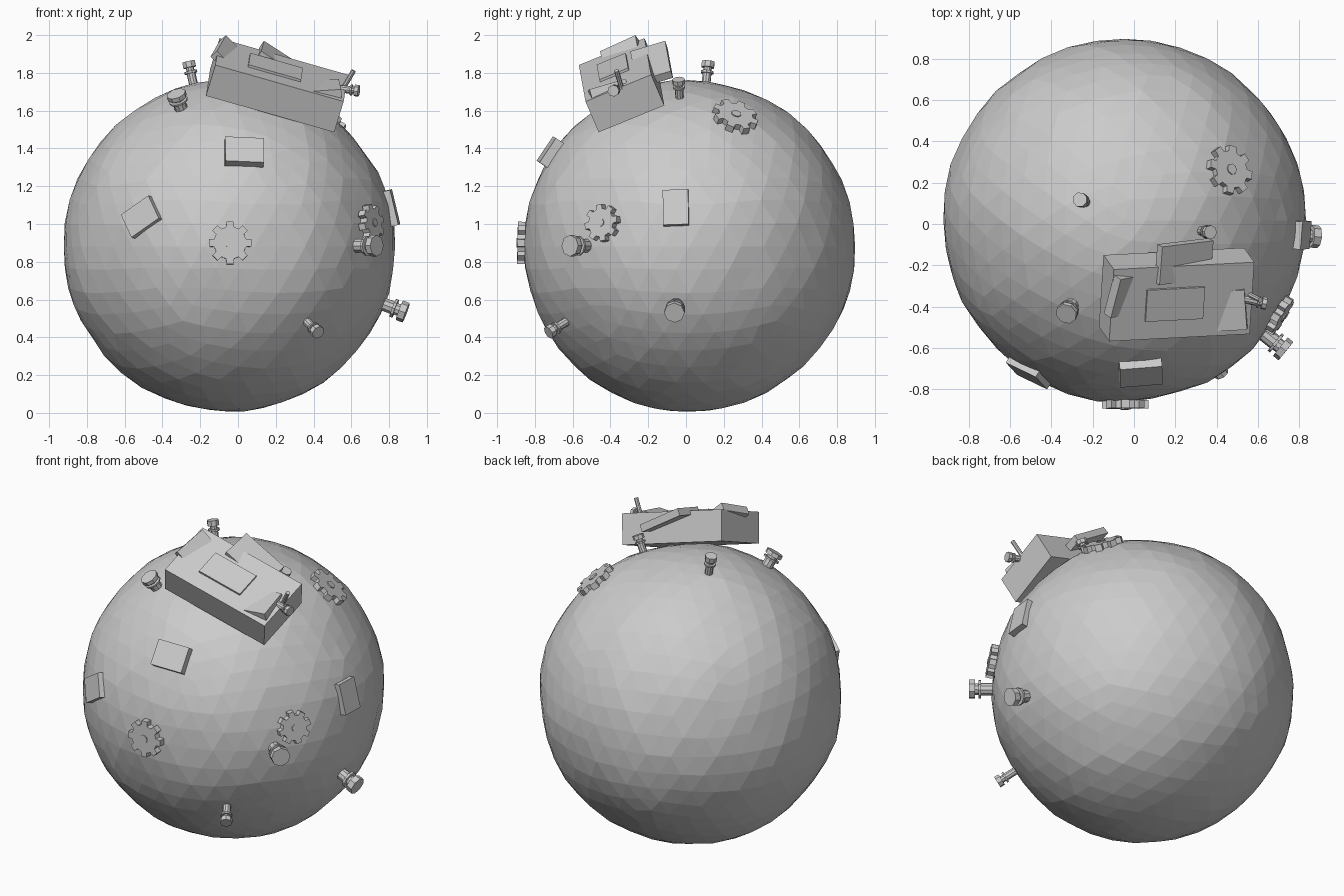
import bpy, bmesh
from math import cos, sin, pi, radians
from mathutils import Vector, Matrix, noise

if "Cube" in bpy.data.objects:
    bpy.data.objects.remove(bpy.data.objects["Cube"])

CENTER = Vector((-0.047, 0.018, 0.882))
RADIUS = 0.878


def finish(name, bm):
    bmesh.ops.recalc_face_normals(bm, faces=bm.faces)
    me = bpy.data.meshes.new(name)
    bm.to_mesh(me)
    bm.free()
    ob = bpy.data.objects.new(name, me)
    bpy.context.collection.objects.link(ob)
    return ob


def frame(origin, right, normal):
    """Matrix with local z along normal and local x close to right."""
    n = Vector(normal).normalized()
    r = Vector(right)
    r = (r - n * r.dot(n)).normalized()
    m = Matrix((r, n.cross(r), n)).transposed().to_4x4()
    m.translation = Vector(origin)
    return m


def surface_frame(point, spin=0):
    """Frame standing on the ball, turned about its outward direction."""
    n = Vector(point) - CENTER
    right = Vector((0, 0, 1)).cross(n)
    return frame(point, right, n) @ Matrix.Rotation(radians(spin), 4, 'Z')


def slab(name, m, size, z_offset=0.0):
    """Box whose top face centre sits at the frame origin."""
    bm = bmesh.new()
    bmesh.ops.create_cube(bm, size=1)
    bmesh.ops.scale(bm, vec=size, verts=bm.verts)
    bmesh.ops.translate(bm, vec=(0, 0, -size[2] / 2 + z_offset), verts=bm.verts)
    bm.transform(m)
    return finish(name, bm)


def prism(bm, outline, z0, z1):
    lo = [bm.verts.new((x, y, z0)) for x, y in outline]
    hi = [bm.verts.new((x, y, z1)) for x, y in outline]
    bm.faces.new(lo[::-1])
    bm.faces.new(hi)
    n = len(lo)
    for i in range(n):
        j = (i + 1) % n
        bm.faces.new((lo[i], lo[j], hi[j], hi[i]))


def ring(r, n):
    return [(r * cos(2 * pi * i / n), r * sin(2 * pi * i / n)) for i in range(n)]


def bolt(name, tip, r, length, axis=None):
    """Round shank, wide collar, neck and hexagonal head, tip on the outside."""
    m = frame(tip, (0.3, 0.9, 0.1), axis) if axis else surface_frame(tip)
    bm = bmesh.new()
    L = length
    prism(bm, ring(r * 0.66, 10), -L - 0.05, -L * 0.5)
    prism(bm, ring(r * 0.95, 10), -L * 0.5, -L * 0.4)
    prism(bm, ring(r * 0.6, 10), -L * 0.4, -L * 0.25)
    prism(bm, ring(r, 8), -L * 0.25, 0)
    bm.transform(m)
    return finish(name, bm)


def gear(name, point, r, thick, spin=0, teeth=8):
    outline = []
    for i in range(teeth):
        a = 2 * pi * i / teeth
        for rad, off in ((0.76, -0.24), (1, -0.17), (1, 0.17), (0.76, 0.24)):
            outline.append((r * rad * cos(a + off), r * rad * sin(a + off)))
    bm = bmesh.new()
    prism(bm, outline, -thick, 0)
    prism(bm, ring(r * 0.22, 8), -thick, 0.006)
    bm.transform(surface_frame(point, spin))
    return finish(name, bm)


# lumpy faceted ball
bm = bmesh.new()
bmesh.ops.create_icosphere(bm, subdivisions=4, radius=1)
for v in bm.verts:
    d = v.co.normalized()
    bump = 0.012 * noise.noise(d * 2.3) + 0.007 * noise.noise(d * 6 + Vector((3, 1, 7)))
    v.co = CENTER + d * (RADIUS + bump)
finish("scrap_ball", bm)

# large tilted crate near the top
U, H = Vector((0.962, 0.048, -0.269)), Vector((0.272, -0.38, 0.886))
crate_top = (0.231, -0.376, 1.816)
slab("crate", frame(crate_top, U, H), (0.707, 0.376, 0.184))

# loose plates lying on the crate: name, top centre, right, normal, size
plates = [
    ("middle_plate", (0.2, -0.39, 1.835), U, H, (0.29, 0.165, 0.05)),
    ("back_plate", (0.254, -0.188, 1.862), (0.834, 0.1, -0.54), (0.545, -0.28, 0.789), (0.296, 0.193, 0.045)),
    ("left_plate", (0.0, -0.345, 1.87), (0.68, 0.15, -0.72), (0.68, -0.45, 0.6), (0.25, 0.21, 0.05)),
    ("right_plate", (0.455, -0.42, 1.735), (0.97, 0.05, 0.06), (-0.05, -0.28, 0.95), (0.17, 0.2, 0.05)),
]
for name, c, right, normal, size in plates:
    slab(name, frame(c, right, normal), size)

# small blocks stuck to the ball
blocks = [
    ("upper_block", (0.035, -0.74, 1.395), -3, (0.205, 0.155, 0.10)),
    ("left_block", (-0.52, -0.735, 1.04), 33, (0.19, 0.145, 0.10)),
    ("right_block", (0.832, -0.055, 1.09), 2, (0.135, 0.19, 0.10)),
]
for name, p, spin, size in blocks:
    slab(name, surface_frame(p, spin), size)

# bolts standing out of the ball: tip, head radius, exposed length
bolts = [
    ("top_left_bolt", (-0.262, 0.118, 1.86), 0.036, 0.13),
    ("upper_left_bolt", (-0.328, -0.435, 1.69), 0.053, 0.10),
    ("top_right_bolt", (0.37, -0.04, 1.765), 0.034, 0.10),
    ("side_front_bolt", (0.735, -0.615, 0.885), 0.057, 0.14),
    ("side_lower_bolt", (0.89, -0.062, 0.53), 0.055, 0.15),
    ("front_lower_bolt", (0.425, -0.728, 0.425), 0.036, 0.12),
]
for name, tip, r, length in bolts:
    bolt(name, tip, r, length)

# thin pin and small bolt on the end of the crate
bm = bmesh.new()
prism(bm, ring(0.013, 8), -0.15, 0)
bm.transform(frame((0.612, -0.368, 1.812), (1, 0, 0), (0.5, -0.25, 0.85)))
finish("crate_pin", bm)
bolt("crate_bolt", (0.64, -0.385, 1.705), 0.031, 0.09, (0.93, -0.2, -0.1))

# gears half sunk into the ball
gear("upper_gear", (0.472, 0.265, 1.583), 0.123, 0.045, 10)
gear("front_gear", (-0.042, -0.892, 0.9), 0.114, 0.04)
gear("side_gear", (0.722, -0.452, 1.008), 0.1, 0.04, 12)
